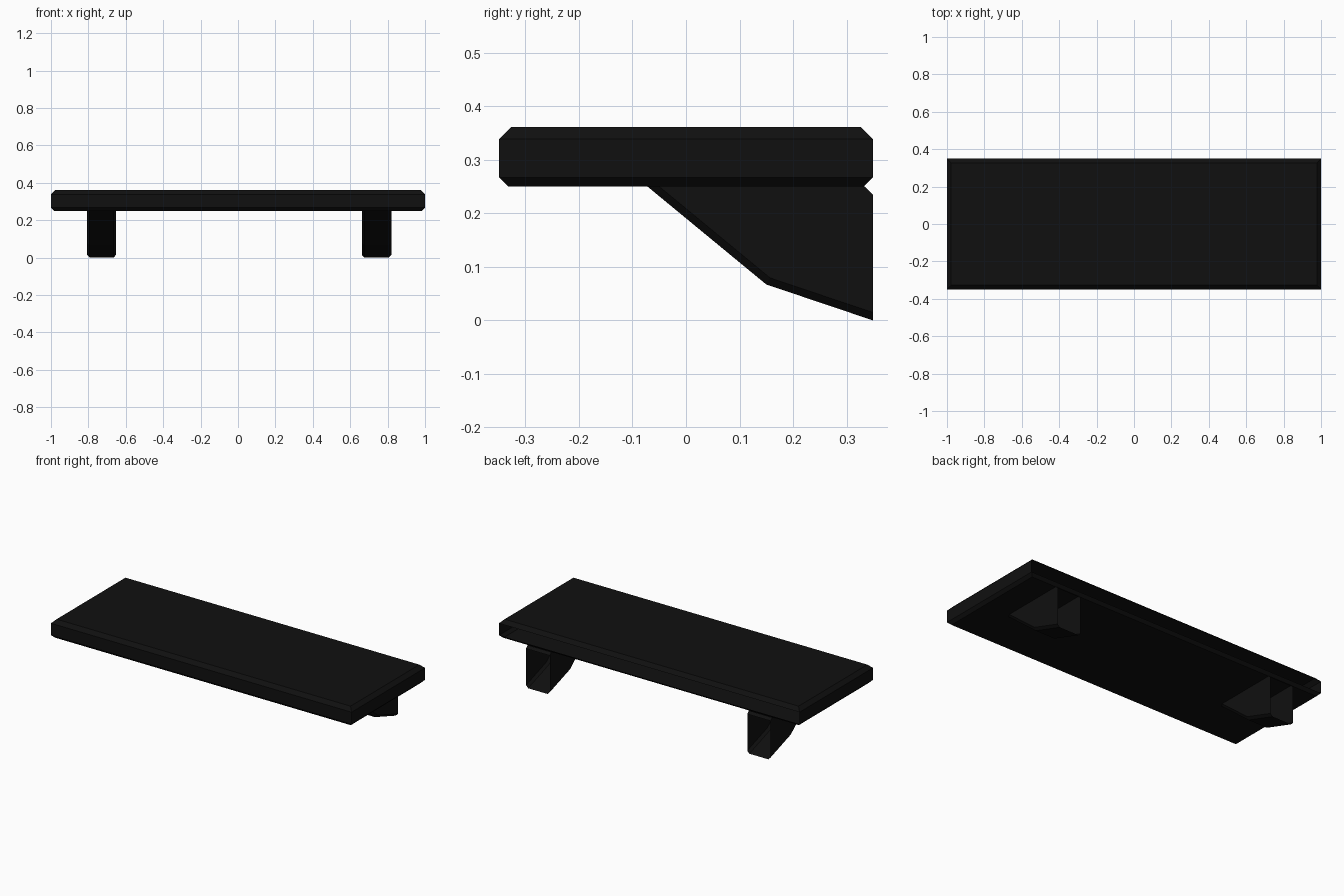
import bpy, bmesh

if "Cube" in bpy.data.objects:
    bpy.data.objects.remove(bpy.data.objects["Cube"])

black = bpy.data.materials.new("black_paint")
black.diffuse_color = (0.005, 0.005, 0.005, 1)
black.use_nodes = True
black.node_tree.nodes["Principled BSDF"].inputs["Base Color"].default_value = black.diffuse_color


def finish(bm, name):
    bmesh.ops.recalc_face_normals(bm, faces=bm.faces)
    # Wall side is left open
    back = [f for f in bm.faces if f.normal.y > 0.99]
    bmesh.ops.delete(bm, geom=back, context='FACES')
    mesh = bpy.data.meshes.new(name)
    bm.to_mesh(mesh)
    bm.free()
    mesh.materials.append(black)
    obj = bpy.data.objects.new(name, mesh)
    bpy.context.collection.objects.link(obj)
    return obj


# Shelf board: stacked rectangles with chamfered top and bottom rims
def make_board():
    bm = bmesh.new()
    rings = []
    for inset, z in [(0.017, 0.25), (0, 0.267), (0, 0.339), (0.022, 0.361)]:
        x, y = 1 - inset, 0.349 - inset
        rings.append([bm.verts.new((sx * x, sy * y, z))
                      for sx, sy in [(-1, -1), (1, -1), (1, 1), (-1, 1)]])
    for low, high in zip(rings, rings[1:]):
        for i in range(4):
            j = (i + 1) % 4
            bm.faces.new((low[i], low[j], high[j], high[i]))
    bm.faces.new(rings[0][::-1])
    bm.faces.new(rings[-1])
    finish(bm, "shelf_board")


# Bracket: side profile extruded in x, chamfered along the sloping underside
def make_bracket(name, x0, x1):
    profile = [(-0.072, 0.25), (0.15, 0.067), (0.349, 0.0),
               (0.349, 0.235), (0.334, 0.25)]
    bm = bmesh.new()
    a = [bm.verts.new((x0, y, z)) for y, z in profile]
    b = [bm.verts.new((x1, y, z)) for y, z in profile]
    n = len(profile)
    bm.faces.new(a)
    bm.faces.new(b[::-1])
    for i in range(n):
        j = (i + 1) % n
        bm.faces.new((a[i], b[i], b[j], a[j]))
    edges = [bm.edges.get((s[i], s[i + 1])) for s in (a, b) for i in (0, 1)]
    bmesh.ops.bevel(bm, geom=edges, offset=0.014, segments=1,
                    affect='EDGES', clamp_overlap=True)
    # Top is hidden against the board
    bm.normal_update()
    top = [f for f in bm.faces if all(abs(v.co.z - 0.25) < 1e-4 for v in f.verts)]
    bmesh.ops.delete(bm, geom=top, context='FACES')
    finish(bm, name)


make_board()
make_bracket("left_bracket", -0.807, -0.652)
make_bracket("right_bracket", 0.662, 0.82)
